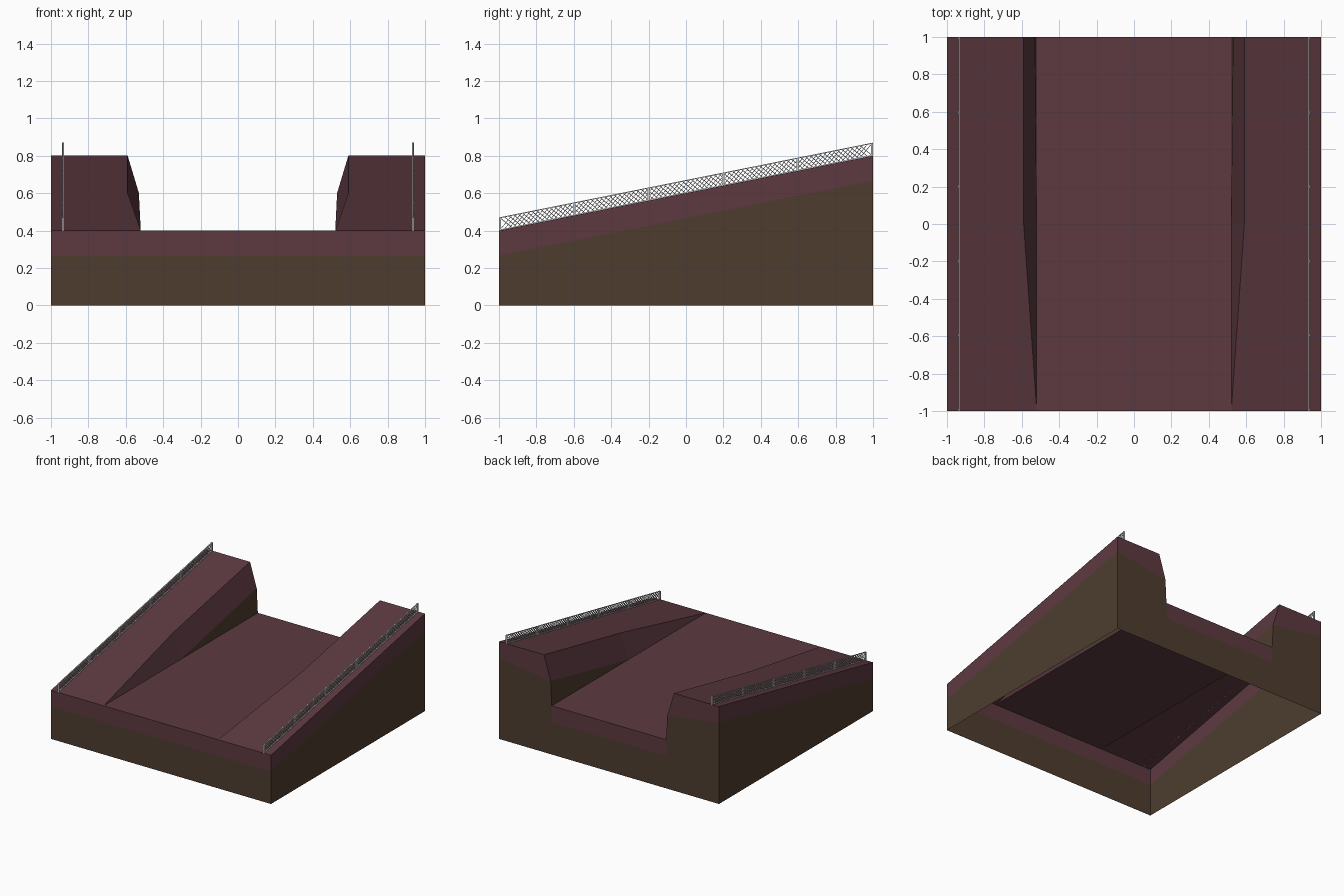
import bpy, bmesh
from mathutils import Vector

if "Cube" in bpy.data.objects:
    bpy.data.objects.remove(bpy.data.objects["Cube"])


def material(name, rgb):
    m = bpy.data.materials.new(name)
    m.diffuse_color = (*rgb, 1)
    m.use_nodes = True
    m.node_tree.nodes["Principled BSDF"].inputs["Base Color"].default_value = m.diffuse_color
    return m


def finish(name, bm, mat=None):
    """Turn a right-half bmesh into an object mirrored across x = 0."""
    mesh = bpy.data.meshes.new(name)
    bm.to_mesh(mesh)
    bm.free()
    ob = bpy.data.objects.new(name, mesh)
    bpy.context.collection.objects.link(ob)
    if mat:
        mesh.materials.append(mat)
    mod = ob.modifiers.new("mirror", 'MIRROR')
    mod.use_axis[0] = True
    mod.merge_threshold = 0.0005
    return ob


def shell(name, faces, mat):
    """Open shell from (outward direction, points) faces."""
    bm = bmesh.new()
    for out, pts in faces:
        f = bm.faces.new([bm.verts.new(p) for p in pts])
        f.normal_update()
        if f.normal.dot(Vector(out)) < 0:
            f.normal_flip()
    bmesh.ops.remove_doubles(bm, verts=bm.verts, dist=0.0005)
    return finish(name, bm, mat)


UP, RIGHT, FRONT, BACK, IN = (0, 0, 1), (1, 0, 0), (0, -1, 0), (0, 1, 0), (-1, 0, 0)
LOW, HIGH, BAND = 0.4, 0.8, 0.133   # front height, back height, soil band depth
FOOT, LIP, KINK = 0.52, 0.59, 0.53  # x of channel foot, bank lip, wall bend
lo, hi = LOW - BAND, HIGH - BAND

# Maroon ground: channel floor, sloping banks, upper band of the sides
shell("upper_ground", [
    (UP, [(0, -1, LOW), (FOOT, -1, LOW), (FOOT, 0, LOW), (FOOT, 1, LOW), (0, 1, LOW)]),
    (UP, [(FOOT, -1, LOW), (1, -1, LOW), (1, 1, HIGH), (LIP, 1, HIGH), (LIP, 0, 0.6)]),
    (IN, [(FOOT, -1, LOW), (LIP, 0, 0.6), (FOOT, 0, LOW)]),
    (IN, [(LIP, 0, 0.6), (LIP, 1, HIGH), (KINK, 1, 0.6), (FOOT, 0, LOW)]),
    (FRONT, [(0, -1, lo), (1, -1, lo), (1, -1, LOW), (FOOT, -1, LOW), (0, -1, LOW)]),
    (RIGHT, [(1, -1, lo), (1, 1, hi), (1, 1, HIGH), (1, -1, LOW)]),
    (BACK, [(1, 1, HIGH), (LIP, 1, HIGH), (KINK, 1, 0.6), (1, 1, hi)]),
    (BACK, [(0, 1, LOW), (FOOT, 1, LOW), (FOOT, 1, lo), (0, 1, lo)]),
], material("maroon_ground", (0.108, 0.042, 0.052)))

# Brown earth: lower sides and the exposed cut in the channel wall
shell("lower_earth", [
    (FRONT, [(0, -1, 0), (1, -1, 0), (1, -1, lo), (0, -1, lo)]),
    (RIGHT, [(1, -1, 0), (1, 1, 0), (1, 1, hi), (1, -1, lo)]),
    (BACK, [(1, 1, 0), (1, 1, hi), (KINK, 1, 0.6), (FOOT, 1, LOW), (FOOT, 1, lo), (FOOT, 1, 0)]),
    (BACK, [(0, 1, 0), (FOOT, 1, 0), (FOOT, 1, lo), (0, 1, lo)]),
    (IN, [(KINK, 1, 0.6), (FOOT, 1, LOW), (FOOT, 0, LOW)]),
], material("brown_earth", (0.075, 0.046, 0.028)))

# Fence bars follow the bank slope: positions are (y, height above the bank)
FENCE_X, FENCE_H = 0.935, 0.07


def bar(bm, outline, depth):
    rings = [[bm.verts.new((FENCE_X + s * depth / 2, y, 0.6 + 0.2 * y + h))
              for y, h in outline] for s in (-1, 1)]
    a, b = rings
    bm.faces.new(a[::-1])
    bm.faces.new(b)
    for i in range(4):
        j = (i + 1) % 4
        bm.faces.new((a[i], a[j], b[j], b[i]))


# Posts and rails
bm = bmesh.new()
for i in range(6):
    y = -0.994 + i * 1.988 / 5
    bar(bm, [(y - .006, 0), (y + .006, 0), (y + .006, FENCE_H), (y - .006, FENCE_H)], 0.012)
for h in (0, FENCE_H - 0.005):
    bar(bm, [(-1, h), (1, h), (1, h + .005), (-1, h + .005)], 0.008)
bmesh.ops.recalc_face_normals(bm, faces=bm.faces)
finish("fence_frame", bm)

# Diagonal wire mesh
bm = bmesh.new()
count, w = 80, 0.005
for i in range(count):
    y = -1 + i * (2 - FENCE_H - w) / (count - 1)
    for a, b in ((y, y + FENCE_H), (y + FENCE_H, y)):
        bar(bm, [(a, 0), (a + w, 0), (b + w, FENCE_H), (b, FENCE_H)], 0.004)
bmesh.ops.recalc_face_normals(bm, faces=bm.faces)
finish("fence_mesh", bm)
